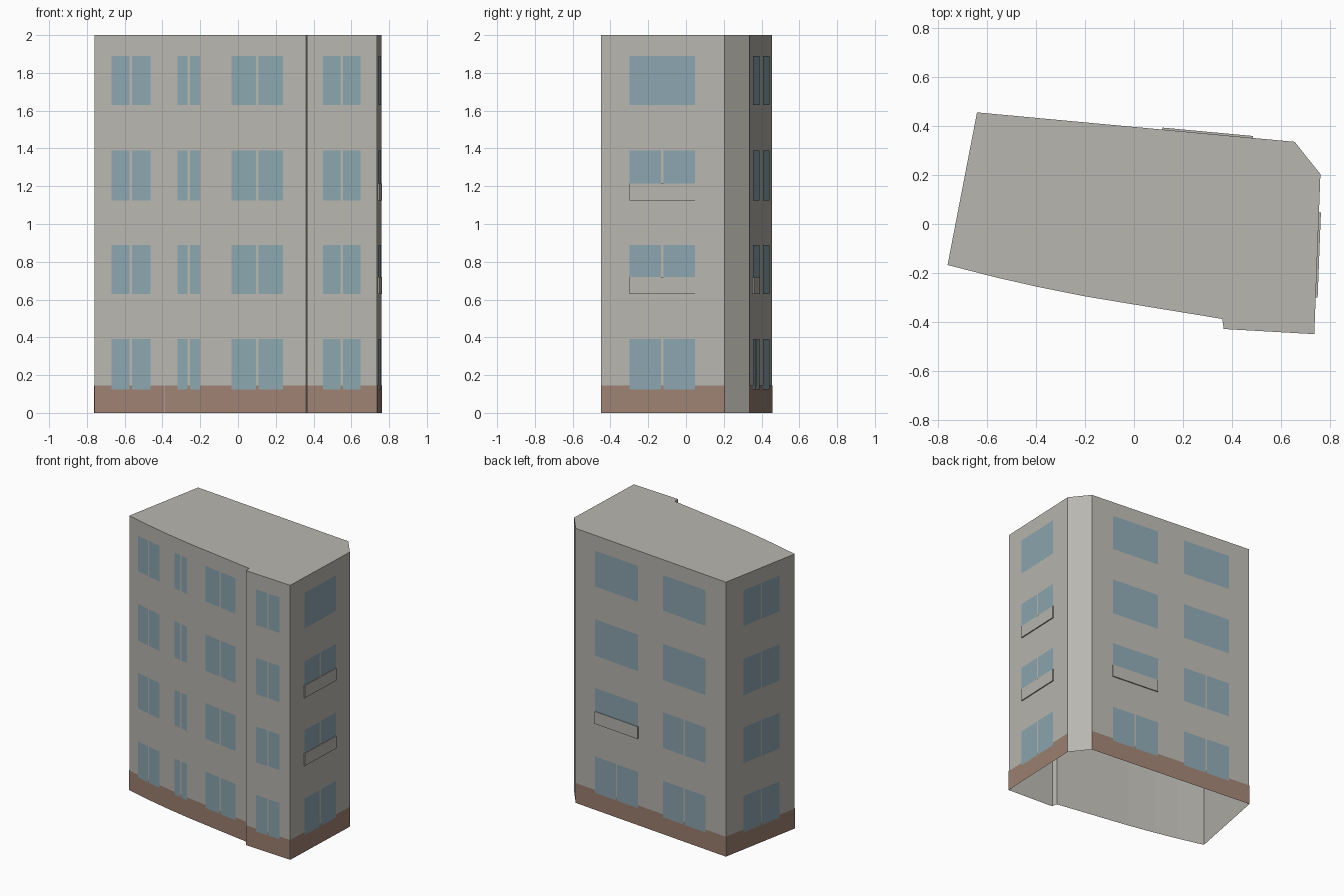
import bpy
import bmesh
from mathutils import Vector

cube = bpy.data.objects.get("Cube")
if cube:
    bpy.data.objects.remove(cube)


def material(name, r, g, b):
    m = bpy.data.materials.new(name)
    m.use_nodes = True
    m.diffuse_color = (r, g, b, 1)
    m.node_tree.nodes["Principled BSDF"].inputs["Base Color"].default_value = (r, g, b, 1)
    return m


RENDER = material("warm grey render", 0.48, 0.47, 0.43)
BROWN = material("brown plinth", 0.34, 0.22, 0.17)
GLASS = material("blue grey glass", 0.26, 0.38, 0.43)

HEIGHT = 2.0
PLINTH = 0.145
GAP = 0.012
FLOORS = [(0.125, 0.39), (0.63, 0.89), (1.125, 1.39), (1.63, 1.89)]

# Wall runs, counterclockwise seen from above
FRONT = [(-0.76, -0.167), (-0.57, -0.216), (-0.39, -0.257), (-0.2, -0.295),
         (0, -0.328), (0.36, -0.387)]
BAY = [(0.366, -0.428), (0.735, -0.449)]
RIGHT = [BAY[1], (0.76, 0.203)]
BACK = [(0.655, 0.335), (-0.64, 0.455)]
LEFT = [BACK[1], FRONT[0]]


def build(name, bm, mat):
    mesh = bpy.data.meshes.new(name)
    bm.to_mesh(mesh)
    bm.free()
    mesh.materials.append(mat)
    ob = bpy.data.objects.new(name, mesh)
    bpy.context.collection.objects.link(ob)
    return ob


def add_face(bm, points):
    return bm.faces.new([bm.verts.new(p) for p in points])


def panel(bm, run, axis, lo, hi, z0, z1, offset):
    """Sheet parallel to a wall run, between two positions on one axis."""
    for p, q in zip(run, run[1:]):
        p, q = Vector((*p, 0)), Vector((*q, 0))
        out = Vector((q.y - p.y, p.x - q.x, 0)).normalized() * offset
        span = q[axis] - p[axis]
        t0, t1 = sorted(((lo - p[axis]) / span, (hi - p[axis]) / span))
        t0, t1 = max(t0, 0), min(t1, 1)
        if t1 - t0 > 1e-4:
            a, b = p.lerp(q, t0) + out, p.lerp(q, t1) + out
            up0, up1 = Vector((0, 0, z0)), Vector((0, 0, z1))
            add_face(bm, [a + up0, b + up0, b + up1, a + up1])


# Shell: walls and flat roof, open underneath
bm = bmesh.new()
outline = FRONT + BAY + RIGHT[1:] + BACK
roof = add_face(bm, [(x, y, HEIGHT) for x, y in outline])
edges = list(roof.edges)
walls = bmesh.ops.extrude_edge_only(bm, edges=edges)["geom"]
bmesh.ops.translate(bm, vec=(0, 0, -HEIGHT),
                    verts=[v for v in walls if isinstance(v, bmesh.types.BMVert)])
bmesh.ops.recalc_face_normals(bm, faces=bm.faces)
roof.normal_update()
if roof.normal.z < 0:
    bmesh.ops.reverse_faces(bm, faces=bm.faces)
build("building_shell", bm, RENDER)

# Plinth band on every wall except the chamfered corner
bm = bmesh.new()
for run in (FRONT, BAY, RIGHT, BACK, LEFT):
    panel(bm, run, 1 if run in (RIGHT, LEFT) else 0, -1, 1, 0, PLINTH, 0.002)
build("plinth", bm, BROWN)

# Window columns: name, wall, axis, limits, undivided floors, balcony floors
COLUMNS = [
    ("front_left_windows", FRONT, 0, -0.67, -0.463, (), ()),
    ("front_narrow_windows", FRONT, 0, -0.32, -0.2, (), ()),
    ("front_wide_windows", FRONT, 0, -0.035, 0.24, (), ()),
    ("bay_windows", BAY, 0, 0.45, 0.65, (), ()),
    ("right_windows", RIGHT, 1, -0.3, 0.048, (3,), (1, 2)),
    ("back_inner_windows", BACK, 0, 0.115, 0.485, (1, 2, 3), (1,)),
    ("back_outer_windows", BACK, 0, -0.47, -0.1, (2, 3), ()),
    ("left_windows", LEFT, 1, -0.025, 0.3, (), ()),
]
for name, run, axis, lo, hi, undivided, balconies in COLUMNS:
    bm = bmesh.new()
    mid = (lo + hi) / 2
    for floor, (z0, z1) in enumerate(FLOORS):
        if floor in balconies:
            # Shallow parapet in front of the lower part of the window
            sill = z0 + 0.09
            slab = bmesh.new()
            panel(slab, run, axis, lo, hi, z0, sill, 0.008)
            p, q = Vector((*run[0], 0)), Vector((*run[-1], 0))
            inward = Vector((p.y - q.y, q.x - p.x, 0)).normalized() * 0.008
            back = bmesh.ops.extrude_face_region(slab, geom=list(slab.faces))["geom"]
            bmesh.ops.translate(slab, vec=inward,
                                verts=[v for v in back if isinstance(v, bmesh.types.BMVert)])
            bmesh.ops.recalc_face_normals(slab, faces=slab.faces)
            build(name.replace("windows", "parapet"), slab, RENDER)
            z0 = sill
        if floor in undivided:
            panel(bm, run, axis, lo, hi, z0, z1, 0.004)
        else:
            panel(bm, run, axis, lo, mid - GAP / 2, z0, z1, 0.004)
            panel(bm, run, axis, mid + GAP / 2, hi, z0, z1, 0.004)
    build(name, bm, GLASS)
